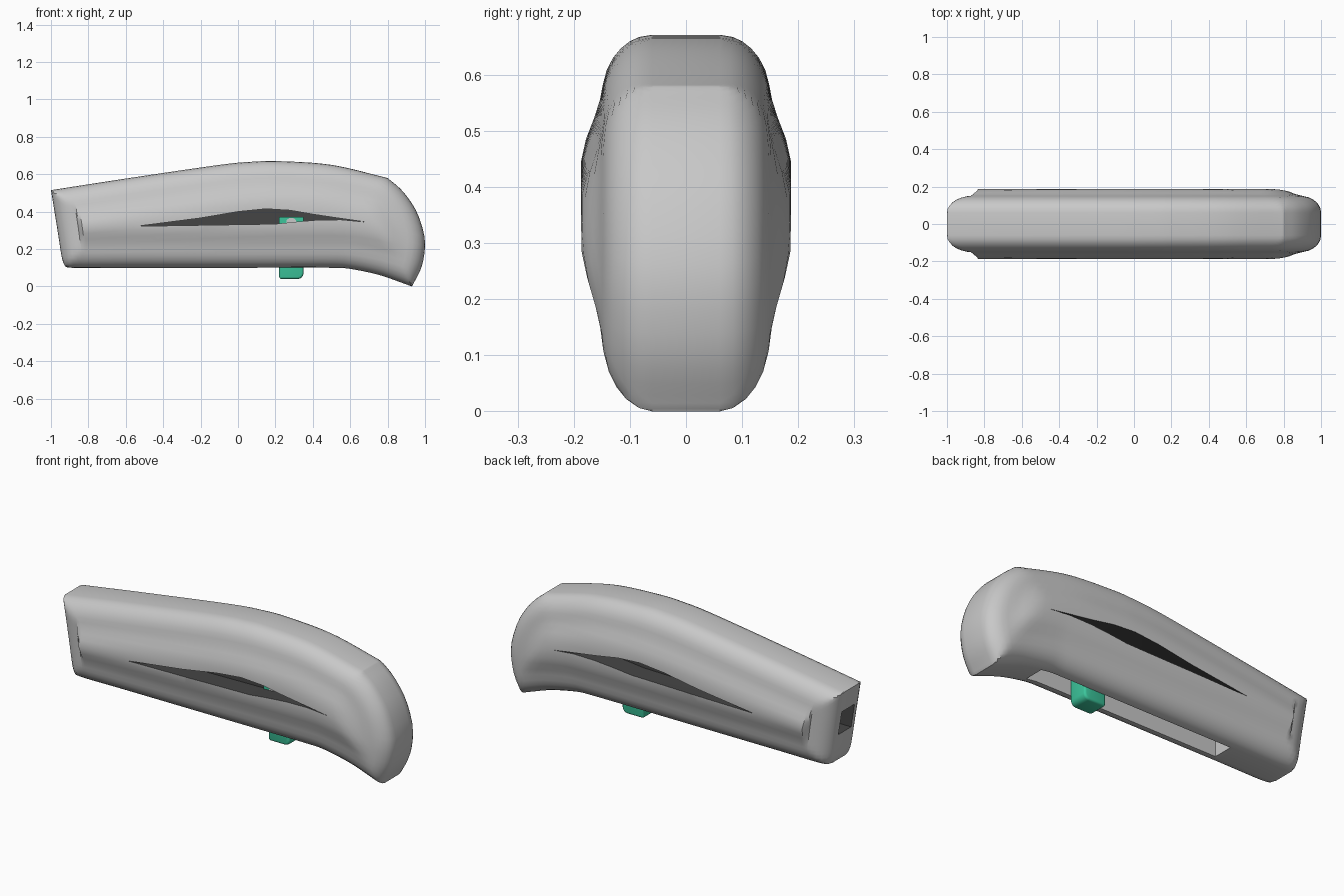
import bpy, bmesh, math
from mathutils import Vector

if "Cube" in bpy.data.objects:
    bpy.data.objects.remove(bpy.data.objects["Cube"])


def material(name, rgb):
    m = bpy.data.materials.new(name)
    m.diffuse_color = (*rgb, 1)
    m.use_nodes = True
    m.node_tree.nodes["Principled BSDF"].inputs["Base Color"].default_value = m.diffuse_color
    return m


GREY = material("light grey", (0.58, 0.58, 0.58))
DARK = material("dark grey", (0.06, 0.06, 0.06))
GREEN = material("green", (0.045, 0.56, 0.33))


def add_object(name, bm, mats):
    bmesh.ops.recalc_face_normals(bm, faces=bm.faces)
    me = bpy.data.meshes.new(name)
    bm.to_mesh(me)
    bm.free()
    ob = bpy.data.objects.new(name, me)
    bpy.context.collection.objects.link(ob)
    for m in mats:
        me.materials.append(m)
    return ob


def activate(ob):
    bpy.ops.object.select_all(action='DESELECT')
    ob.select_set(True)
    bpy.context.view_layer.objects.active = ob


def prism(name, pts, y0, y1, mats, index=0):
    """Side outline (x, z) extruded from y0 to y1."""
    bm = bmesh.new()
    a = [bm.verts.new((x, y0, z)) for x, z in pts]
    b = [bm.verts.new((x, y1, z)) for x, z in pts]
    bm.faces.new(a)
    bm.faces.new(b[::-1])
    n = len(pts)
    for i in range(n):
        bm.faces.new((a[i], b[i], b[(i + 1) % n], a[(i + 1) % n]))
    for f in bm.faces:
        f.material_index = index
    return add_object(name, bm, mats)


def rect(x0, x1, z0, z1):
    return [(x0, z0), (x1, z0), (x1, z1), (x0, z1)]


def spline(pts, steps=10):
    """Dense smooth curve through the points."""
    p = [Vector(q) for q in pts]
    p = [2 * p[0] - p[1]] + p + [2 * p[-1] - p[-2]]
    out = []
    for i in range(1, len(p) - 2):
        a, b, c, d = p[i - 1:i + 3]
        for k in range(steps):
            t = k / steps
            out.append(0.5 * (2 * b + (c - a) * t + (2 * a - 5 * b + 4 * c - d) * t * t
                              + (3 * b - a - 3 * c + d) * t ** 3))
    return out + [p[-2]]


def at(curve, u):
    """Point at a fraction of the curve length."""
    lens = [(b - a).length for a, b in zip(curve, curve[1:])]
    goal = u * sum(lens)
    for i, l in enumerate(lens):
        if goal <= l or i == len(lens) - 1:
            return curve[i].lerp(curve[i + 1], min(goal / l, 1))
        goal -= l


def distance(p, curve):
    best = 9
    for a, b in zip(curve, curve[1:]):
        e = b - a
        t = max(0, min(1, (p - a).dot(e) / e.length_squared))
        best = min(best, (p - a - e * t).length)
    return best


# Four edges of the side outline
top = spline([(-1, .515), (-.6, .577), (-.1, .65), (.08, .667), (.22, .67), (.5, .65), (.8, .58)])
rear = spline([(.8, .58), (.88, .51), (.95, .41), (.99, .3), (1, .21), (.98, .1), (.93, 0)])
bottom = spline([(-.93, .118), (-.89, .1), (-.6, .1), (0, .1), (.5, .1), (.6, .094),
                 (.75, .063), (.87, .022), (.93, 0)])
nose = spline([(-1, .515), (-.965, .3), (-.943, .16), (-.93, .118)])
sides = [top, rear, bottom]


def smooth(t):
    t = max(0, min(1, t))
    return t * t * (3 - 2 * t)


def round_edge(d, r):
    return 0.06 + 0.09 * math.sqrt(1 - (1 - min(d / r, 1)) ** 2)


def half_width(p):
    """Rounded edge, then the swollen grip, which stops in a step at the nose."""
    ds = min(distance(p, c) for c in sides)
    dn = distance(p, nose)
    grip = round_edge(ds, 0.11) + 0.037 * smooth((ds - 0.09) / 0.14)
    tip = round_edge(dn, 0.115) + 0.04 * max(0, min(1, (dn - 0.113) / 0.015))
    return min(grip, tip)


# Handle body: a patch between the four edges, doubled front and back
tl = [0, .008, .025, .05, .085, .13, .18, .23, .29, .35, .42]
ts = tl + [.5] + [1 - t for t in tl[::-1]]
ss = ([0, .002, .007, .014, .024, .036, .05, .06, .0625, .071, .076, .09, .11]
      + [.13 + .02 * i for i in range(36)]
      + [1 - s for s in (.15, .13, .11, .09, .07, .05, .035, .022, .012, .006, .002, 0)])
N = [at(nose, t) for t in ts]
R = [at(rear, t) for t in ts]
bm = bmesh.new()
front, back = [], []
for s in ss:
    T, B = at(top, s), at(bottom, s)
    fr, bk = [], []
    for t, n, r in zip(ts, N, R):
        p = (T * (1 - t) + B * t + n * (1 - s) + r * s
             - (N[0] * (1 - s) + R[0] * s) * (1 - t) - (N[-1] * (1 - s) + R[-1] * s) * t)
        w = half_width(p)
        fr.append(bm.verts.new((p.x, -w, p.y)))
        bk.append(bm.verts.new((p.x, w, p.y)))
    front.append(fr)
    back.append(bk)
S, T = len(ss) - 1, len(ts) - 1
for g in (front, back):
    for i in range(S):
        for j in range(T):
            bm.faces.new((g[i][j], g[i + 1][j], g[i + 1][j + 1], g[i][j + 1]))
for i in range(S):
    for j in (0, T):
        bm.faces.new((front[i][j], front[i + 1][j], back[i + 1][j], back[i][j]))
for j in range(T):
    for i in (0, S):
        bm.faces.new((front[i][j], front[i][j + 1], back[i][j + 1], back[i][j]))
body = add_object("handle_body", bm, [GREY, DARK])

# Openings: side windows, nose blade slot, slider track underneath
lens = [(-.54, .322), (.2, .334), (.3, .345), (.42, .355), (.55, .357), (.68, .345),
        (.52, .368), (.4, .386), (.28, .407), (.15, .415), (0, .4), (-.2, .366)]
both = [GREY, DARK]
cutters = [prism("window_cutter_front", lens, -.3, -.08, both, 1),
           prism("window_cutter_back", lens, .08, .3, both, 1),
           prism("blade_slot_cutter", rect(-1.2, -.8, .27, .4), -.055, .055, both, 1),
           prism("track_cutter", rect(-.55, .62, -.1, .2), -.055, .055, both, 0)]
for c in cutters:
    c.hide_render = True
    mod = body.modifiers.new("cut", 'BOOLEAN')
    mod.operation = 'DIFFERENCE'
    mod.solver = 'EXACT'
    mod.object = c
    activate(body)
    bpy.ops.object.modifier_apply(modifier=mod.name)
    bpy.data.objects.remove(c)
activate(body)
bpy.ops.object.shade_smooth_by_angle(angle=math.radians(33))

# Green slider: thumb button with rounded lower corners
r = 0.03
button = [(.22, .3), (.22, .04), (.32, .04)]
button += [(.32 + r * math.sin(a), .07 - r * math.cos(a)) for a in (.4, .8, 1.2, 1.57)]
button += [(.35, .3)]
slider = prism("slider_button", button, -.055, .055, [GREEN])
mod = slider.modifiers.new("round", 'BEVEL')
mod.width = 0.012
mod.segments = 3
mod.limit_method = 'ANGLE'
activate(slider)
bpy.ops.object.modifier_apply(modifier=mod.name)
bpy.ops.object.shade_smooth_by_angle(angle=math.radians(35))

# Slider tab and its peg seen through the front window
prism("slider_tab", rect(.22, .35, .33, .372), -.095, -.07, [GREEN])
peg = [(.285 + .027 * math.cos(i * math.pi / 8), .345 + .022 * math.sin(i * math.pi / 8))
       for i in range(16)]
prism("slider_peg", peg, -.1, -.07, [GREY])
